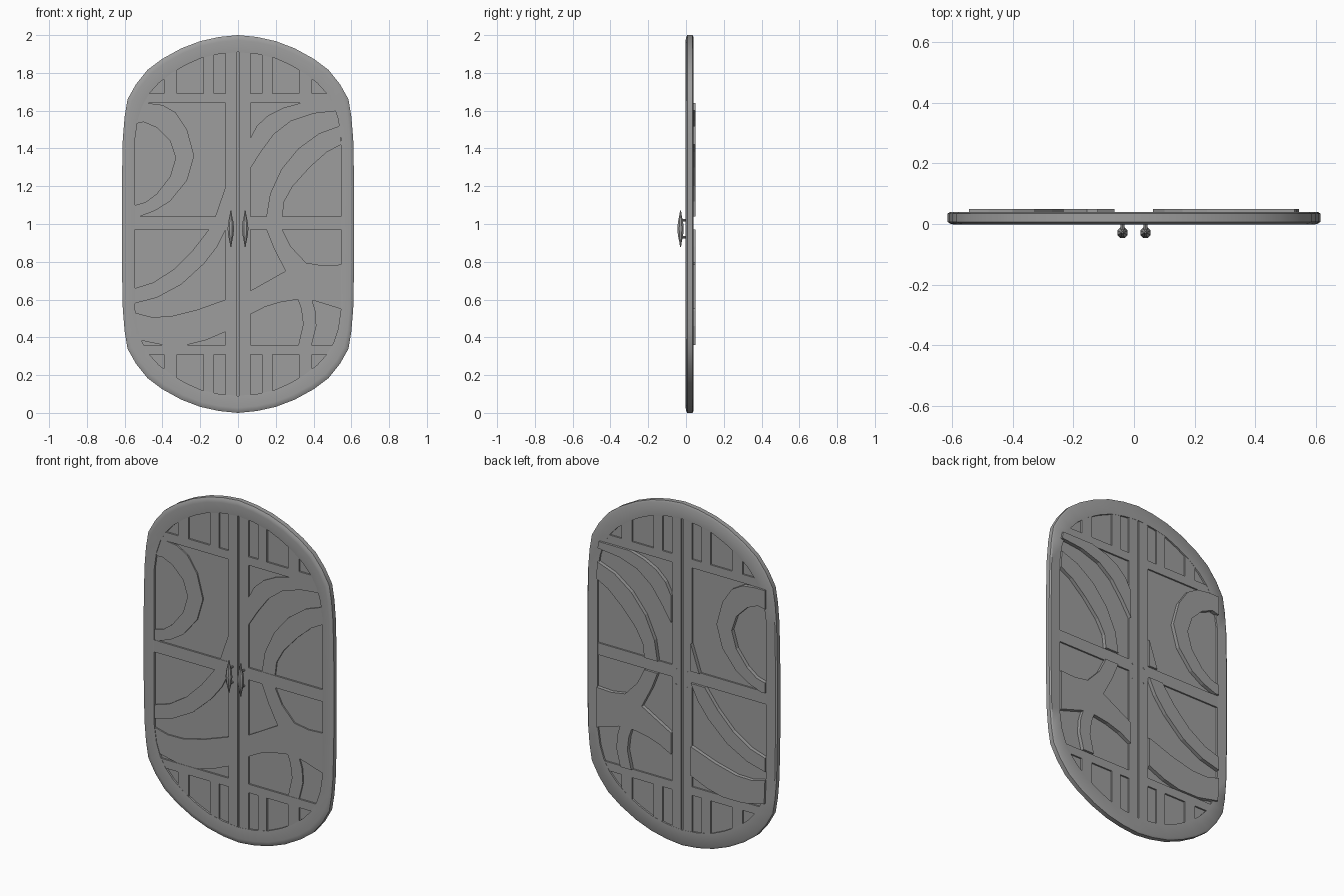
import bpy, bmesh, math

cube = bpy.data.objects.get("Cube")
if cube:
    bpy.data.objects.remove(cube, do_unlink=True)

GREY = (0.34, 0.34, 0.34, 1)
grey = bpy.data.materials.new("stone_grey")
grey.use_nodes = True
grey.diffuse_color = GREY
grey.node_tree.nodes["Principled BSDF"].inputs["Base Color"].default_value = GREY


def finish(name, bm, smooth=False):
    bmesh.ops.recalc_face_normals(bm, faces=bm.faces[:])
    mesh = bpy.data.meshes.new(name)
    bm.to_mesh(mesh)
    bm.free()
    mesh.materials.append(grey)
    obj = bpy.data.objects.new(name, mesh)
    bpy.context.collection.objects.link(obj)
    if smooth:
        bpy.ops.object.select_all(action='DESELECT')
        obj.select_set(True)
        bpy.context.view_layer.objects.active = obj
        bpy.ops.object.shade_smooth_by_angle(angle=math.radians(35))
    return obj


def plate(name, points, y0, y1):
    """Flat x-z outline given thickness from y0 to y1."""
    bm = bmesh.new()
    face = bm.faces.new([bm.verts.new((x, y0, z)) for x, z in points])
    new = bmesh.ops.extrude_face_region(bm, geom=[face], use_keep_orig=True)["geom"]
    for v in new:
        if isinstance(v, bmesh.types.BMVert):
            v.co.y = y1
    return finish(name, bm)


def bar(name, x0, x1, z0, z1):
    return plate(name, [(x0, z0), (x1, z0), (x1, z1), (x0, z1)], 0.004, 0.037)


def band(name, edge_a, edge_b):
    return plate(name, edge_a + edge_b[::-1], 0.006, 0.05)


def full_loop(quarter):
    """Mirror a quarter outline (top to side) into a closed loop about z = 1."""
    right = quarter + [(x, -z) for x, z in quarter[-2::-1]]
    left = [(-x, z) for x, z in right[-2:0:-1]]
    return [(x, z + 1) for x, z in right + left]


outer = full_loop([(0, 1), (.1, .99), (.2, .968), (.3, .93), (.4, .875), (.48, .815),
                   (.54, .74), (.585, .66), (.6, .57), (.61, .45), (.615, .2), (.615, 0)])
inner = full_loop([(0, .91), (.1, .9), (.19, .88), (.27, .845), (.35, .8), (.42, .745),
                   (.47, .69), (.505, .63), (.53, .555), (.545, .45), (.545, .2), (.545, 0)])


def between(t):
    return [(a + (c - a) * t, b + (d - b) * t) for (a, b), (c, d) in zip(outer, inner)]


# Rounded surrounding frame: a cross-section swept between the two outlines
bm = bmesh.new()
section = [(0, .034), (0, .007), (.12, .001), (.3, -.002), (1, .003), (1, .038), (.12, .04)]
rings = [[bm.verts.new((x, y, z)) for x, z in between(t)] for t, y in section]
count = len(outer)
for a, b in zip(rings, rings[1:] + rings[:1]):
    for i in range(count):
        j = (i + 1) % count
        bm.faces.new((a[i], a[j], b[j], b[i]))
finish("outer_frame", bm, True)

# Thin recessed panel filling the openings
plate("recessed_panel", between(0.5), 0.014, 0.028)

# Door framework for each leaf
for side, s in (("left", 1), ("right", -1)):
    bar(side + "_centre_stile", s * 0.005, s * 0.065, 0.07, 1.93)
    bar(side + "_middle_rail", s * 0.065, s * 0.57, 0.97, 1.04)
    bar(side + "_upper_rail", s * 0.065, s * 0.55, 1.64, 1.69)
    bar(side + "_lower_rail", s * 0.065, s * 0.55, 0.31, 0.36)
    for x0, x1, top in ((0.126, 0.183, 1.92), (0.322, 0.392, 1.825)):
        bar(side + "_upper_mullion", s * x0, s * x1, 1.69, top)
        bar(side + "_lower_mullion", s * x0, s * x1, 2 - top, 0.31)

# Curved bands, upper part of the right leaf
band("round_band",
     [(-.545, 1.64), (-.48, 1.64), (-.4, 1.63), (-.33, 1.59), (-.27, 1.5), (-.232, 1.36),
      (-.27, 1.23), (-.36, 1.12), (-.44, 1.07), (-.52, 1.04), (-.545, 1.04)],
     [(-.545, 1.53), (-.5, 1.54), (-.43, 1.51), (-.36, 1.44), (-.33, 1.35),
      (-.36, 1.25), (-.43, 1.16), (-.49, 1.115), (-.545, 1.1)])
band("corner_wedge", [(-.065, 1.2), (-.12, 1.04)], [(-.065, 1.04)])

# Curved bands, upper part of the left leaf
band("upper_arc_band",
     [(.53, 1.64), (.33, 1.64), (.24, 1.615), (.16, 1.575), (.1, 1.52), (.063, 1.45)],
     [(.538, 1.6), (.4, 1.585), (.28, 1.545), (.19, 1.475), (.12, 1.38), (.063, 1.29)])
band("lower_arc_band",
     [(.54, 1.52), (.43, 1.48), (.32, 1.4), (.23, 1.29), (.17, 1.16), (.15, 1.04)],
     [(.545, 1.42), (.47, 1.38), (.38, 1.3), (.29, 1.2), (.245, 1.12), (.235, 1.04)])

# Curved bands, lower part of the right leaf
band("sweeping_band",
     [(-.545, .66), (-.45, .69), (-.34, .76), (-.24, .86), (-.155, .97)],
     [(-.545, .58), (-.43, .61), (-.3, .68), (-.18, .79), (-.11, .88), (-.065, .97)])
band("low_band",
     [(-.545, .53), (-.46, .508), (-.36, .51), (-.22, .545), (-.065, .6)],
     [(-.54, .39), (-.45, .37), (-.4, .36), (-.27, .36), (-.17, .385), (-.065, .43)])

# Branching bands, lower part of the left leaf
band("branch_top",
     [(.15, .97), (.19, .87), (.25, .755), (.27, .68)],
     [(.235, .97), (.28, .88), (.36, .795), (.39, .68)])
band("branch_middle",
     [(.063, .645), (.25, .75), (.36, .795), (.45, .78), (.545, .785)],
     [(.063, .52), (.14, .56), (.22, .585), (.31, .6), (.4, .595), (.545, .55)])
band("branch_bottom",
     [(.31, .62), (.335, .55), (.345, .47), (.32, .36)],
     [(.385, .62), (.41, .54), (.415, .46), (.39, .36)])

# Spindle handles with two small stems each
for side, s in (("left", 1), ("right", -1)):
    bm = bmesh.new()
    profile = [(-.096, .003), (-.07, .007), (-.035, .015), (0, .0185),
               (.035, .015), (.07, .007), (.096, .003)]
    loops = []
    for dz, r in profile:
        loops.append([bm.verts.new((s * .038 + r * math.cos(a), -.029 + r * math.sin(a), .975 + dz))
                      for a in (math.pi * (k + .5) / 4 for k in range(8))])
    for a, b in zip(loops, loops[1:]):
        for i in range(8):
            j = (i + 1) % 8
            bm.faces.new((a[i], a[j], b[j], b[i]))
    bm.faces.new(loops[0])
    bm.faces.new(loops[-1])
    finish(side + "_handle", bm, True)
    for z in (.93, 1.02):
        stem = plate(side + "_handle_stem",
                     [(s * .038 + .006 * math.cos(k * math.pi / 4), z + .006 * math.sin(k * math.pi / 4))
                      for k in range(8)], -.03, .0385)
